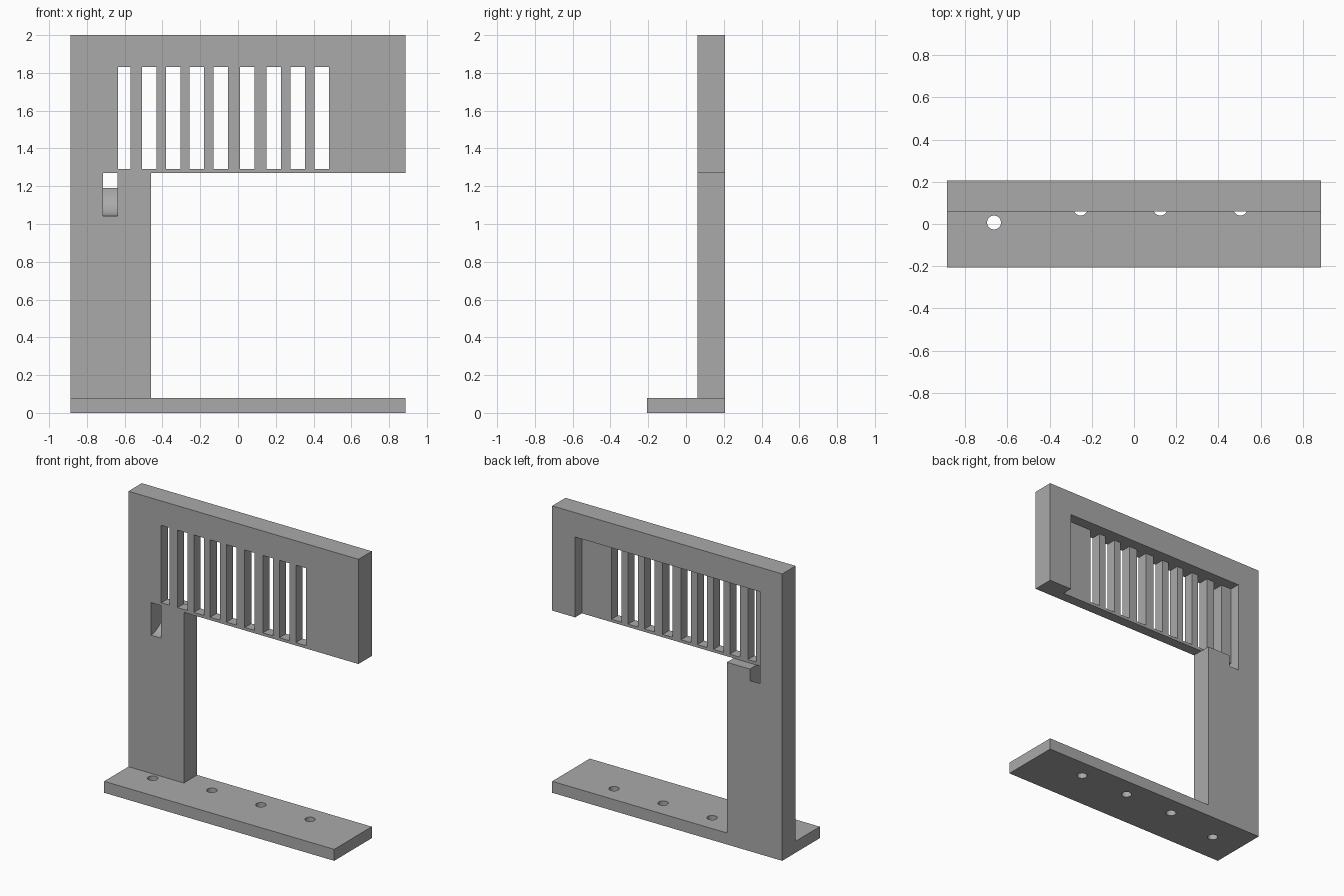
import bpy, bmesh, math
from mathutils import Vector

cube = bpy.data.objects.get("Cube")
if cube:
    bpy.data.objects.remove(cube, do_unlink=True)

grey = bpy.data.materials.new("plain grey")
grey.use_nodes = True
grey.diffuse_color = (0.4, 0.4, 0.4, 1)
grey.node_tree.nodes["Principled BSDF"].inputs["Base Color"].default_value = (0.4, 0.4, 0.4, 1)

FRONT, BACK, SKIN = 0.06, 0.207, 0.133   # wall faces and pocket floor in y
HALF = 0.887
BASE_TOP, ARM, TOP = 0.08, 1.27, 2.0
POST = -0.46
POCKET_L, POCKET_R, POCKET_TOP = -0.714, 0.71, 1.83


def prism(name, points, direction):
    """Extrude a flat outline of 3D points along a direction."""
    bm = bmesh.new()
    face = bm.faces.new([bm.verts.new(p) for p in points])
    ext = bmesh.ops.extrude_face_region(bm, geom=[face])["geom"]
    verts = [g for g in ext if isinstance(g, bmesh.types.BMVert)]
    bmesh.ops.translate(bm, verts=verts, vec=Vector(direction))
    bmesh.ops.recalc_face_normals(bm, faces=bm.faces)
    mesh = bpy.data.meshes.new(name)
    bm.to_mesh(mesh)
    bm.free()
    mesh.materials.append(grey)
    obj = bpy.data.objects.new(name, mesh)
    bpy.context.collection.objects.link(obj)
    return obj


def upright(name, outline, y0, y1):
    return prism(name, [(x, y0, z) for x, z in outline], (0, y1 - y0, 0))


def rect(a0, b0, a1, b1):
    return [(a0, b0), (a1, b0), (a1, b1), (a0, b1)]


def cut(target, cutter):
    cutter.hide_render = True
    mod = target.modifiers.new("cut", "BOOLEAN")
    mod.operation, mod.solver, mod.object = "DIFFERENCE", "EXACT", cutter
    bpy.context.view_layer.objects.active = target
    bpy.ops.object.modifier_apply(modifier=mod.name)
    bpy.data.objects.remove(cutter, do_unlink=True)


# Base plate with four screw holes
base = prism("base_plate", [(x, y, 0) for x, y in rect(-HALF, -BACK, HALF, BACK)], (0, 0, BASE_TOP))
for x, y in ((-0.663, 0.007), (-0.253, 0.073), (0.125, 0.073), (0.504, 0.073)):
    ring = [math.tau * i / 32 for i in range(32)]
    cut(base, prism("hole_cutter", [(x + 0.033 * math.cos(a), y + 0.033 * math.sin(a), -0.1)
                                    for a in ring], (0, 0, 0.3)))

# Post and overhanging head as one upright panel
frame = upright("post_and_head", [(-HALF, BASE_TOP), (POST, BASE_TOP), (POST, ARM),
                                  (HALF, ARM), (HALF, TOP), (-HALF, TOP)], FRONT, BACK)

# Pocket in the back, open at the bottom beyond the post
cut(frame, upright("pocket_cutter", [(POCKET_L, ARM), (POST, ARM), (POST + 0.05, ARM - 0.1),
                                     (POCKET_R, ARM - 0.1), (POCKET_R, POCKET_TOP),
                                     (POCKET_L, POCKET_TOP)], SKIN, BACK + 0.1))

# Row of slots through the front skin
for x in (-0.634, -0.508, -0.382, -0.257, -0.131, 0.01, 0.15, 0.277, 0.404):
    width = 0.064 if x < -0.6 else 0.077
    cut(frame, upright("slot_cutter", rect(x, 1.29, x + width, POCKET_TOP), 0, SKIN + 0.03))

# Cable passage with a curved floor rising towards the back
RADIUS = BACK - FRONT
arc = [(FRONT + RADIUS * math.sin(a), 1.19 - RADIUS * math.cos(a))
       for a in (math.pi / 2 * i / 16 for i in range(17))]
outline = [(0, arc[0][1])] + arc + [(0.3, 1.19), (0.3, ARM), (0, ARM)]
cut(frame, prism("passage_cutter", [(POCKET_L, y, z) for y, z in outline], (0.077, 0, 0)))

# Soft shading on the round walls, sharp elsewhere
for obj in (base, frame):
    bpy.ops.object.select_all(action="DESELECT")
    obj.select_set(True)
    bpy.context.view_layer.objects.active = obj
    bpy.ops.object.shade_smooth_by_angle(angle=math.radians(30))
